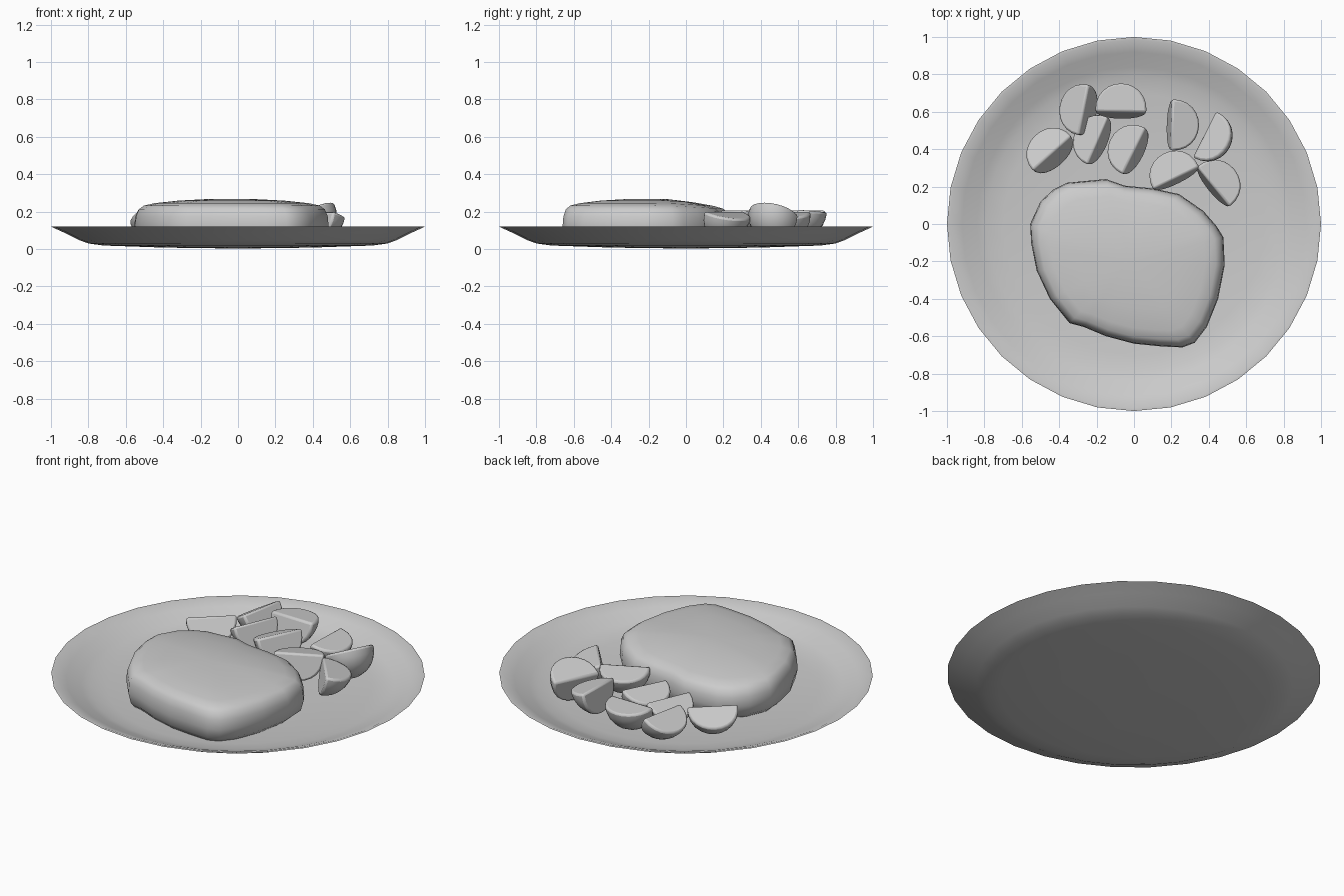
import bpy, bmesh
from math import sin, cos, pi, radians

if "Cube" in bpy.data.objects:
    bpy.data.objects.remove(bpy.data.objects["Cube"])


def finish(name, bm, angle=40):
    bmesh.ops.remove_doubles(bm, verts=bm.verts, dist=1e-5)
    bmesh.ops.recalc_face_normals(bm, faces=bm.faces)
    me = bpy.data.meshes.new(name)
    bm.to_mesh(me)
    bm.free()
    ob = bpy.data.objects.new(name, me)
    bpy.context.collection.objects.link(ob)
    bpy.ops.object.select_all(action='DESELECT')
    ob.select_set(True)
    bpy.context.view_layer.objects.active = ob
    bpy.ops.object.shade_smooth_by_angle(angle=radians(angle))
    return ob


def skin_rings(bm, rings):
    rows = [[bm.verts.new(p) for p in ring] for ring in rings]
    n = len(rows[0])
    for a, b in zip(rows, rows[1:]):
        for i in range(n):
            j = (i + 1) % n
            bm.faces.new((a[i], a[j], b[j], b[i]))
    bm.faces.new(rows[0])
    bm.faces.new(rows[-1])


# Plate: shallow lathed dish, outside then inside
profile = [(.02, .003), (.4, .008), (.72, .019), (.80, .03), (.85, .048), (.93, .088),
           (1, .12), (.985, .121), (.92, .096), (.84, .062), (.79, .046), (.7, .034),
           (.4, .022), (.02, .018)]
bm = bmesh.new()
N = 32
skin_rings(bm, [[(r * cos(2 * pi * i / N), r * sin(2 * pi * i / N), z) for i in range(N)]
                for r, z in profile])
finish("plate", bm)

# Steak: irregular outline, rounded sides and slightly domed top
outline = [(-.555, 0), (-.5, .12), (-.43, .185), (-.36, .22), (-.15, .24), (-.05, .205),
           (.1, .19), (.24, .16), (.37, .07), (.44, -.01), (.478, -.07), (.485, -.22),
           (.45, -.4), (.39, -.55), (.325, -.635), (.26, -.66), (.15, -.655), (0, -.64),
           (-.15, -.6), (-.27, -.55), (-.345, -.53), (-.45, -.4), (-.52, -.25), (-.55, -.1)]
cx, cy = -.04, -.21
levels = [(.90, .025), (.97, .06), (1, .12), (.99, .175), (.96, .213), (.91, .232),
          (.8, .245), (.55, .259), (.25, .267), (.02, .268)]
bm = bmesh.new()
rings = []
for s, z in levels:
    ring = []
    for x, y in outline:
        px, py = cx + (x - cx) * s, cy + (y - cy) * s
        drop = .06 * max(0, py + .1) * (z / .25)
        ring.append((px, py, z - drop))
    rings.append(ring)
skin_rings(bm, rings)
finish("steak", bm, 60)


# Potato wedge: ellipsoid slice whose two cut faces meet at a ridge along x
def wedge(name, x, y, yaw, up, low, z=.2, r=.155, half=.138):
    bm = bmesh.new()
    T, P = 12, 6
    grid = []
    for p in range(P + 1):
        phi = radians(low + (up - low) * p / P)
        row = []
        for t in range(T + 1):
            th = pi * t / T
            d = r * sin(th) ** .85 if 0 < t < T else 0
            row.append(bm.verts.new((half * cos(th), d * cos(phi), d * sin(phi))))
        grid.append(row)
    for a, b in zip(grid, grid[1:]):
        for t in range(T):
            bm.faces.new((a[t], a[t + 1], b[t + 1], b[t]))
    bm.faces.new(grid[0])
    bm.faces.new(grid[-1])
    bmesh.ops.remove_doubles(bm, verts=bm.verts, dist=1e-5)
    bmesh.ops.dissolve_degenerate(bm, edges=bm.edges, dist=1e-5)
    ob = finish(name, bm, 45)
    ob.location = (x, y, z)
    ob.rotation_euler.z = radians(yaw)
    # softened cut edges
    bev = ob.modifiers.new("soft_edges", 'BEVEL')
    bev.width = .012
    bev.segments = 2
    bev.angle_limit = radians(45)


# x, y, yaw, angle of upper cut, angle of lower cut, ridge height
wedges = [(-.44, .38, 42, -30, -122, .2), (-.27, .61, 79, -30, -120, .21),
          (-.07, .60, -1, -5, -105, .21), (-.195, .445, 67, -30, -112, .21),
          (0, .39, 64, -20, -112, .21), (.20, .53, -92, -12, -100, .2),
          (.375, .48, 243, 28, -75, .18), (.225, .245, 26, -12, -102, .21),
          (.425, .20, -51, -15, -103, .2)]
for i, (x, y, yaw, up, low, z) in enumerate(wedges):
    wedge(f"potato_wedge_{i + 1}", x, y, yaw, up, low, z)
